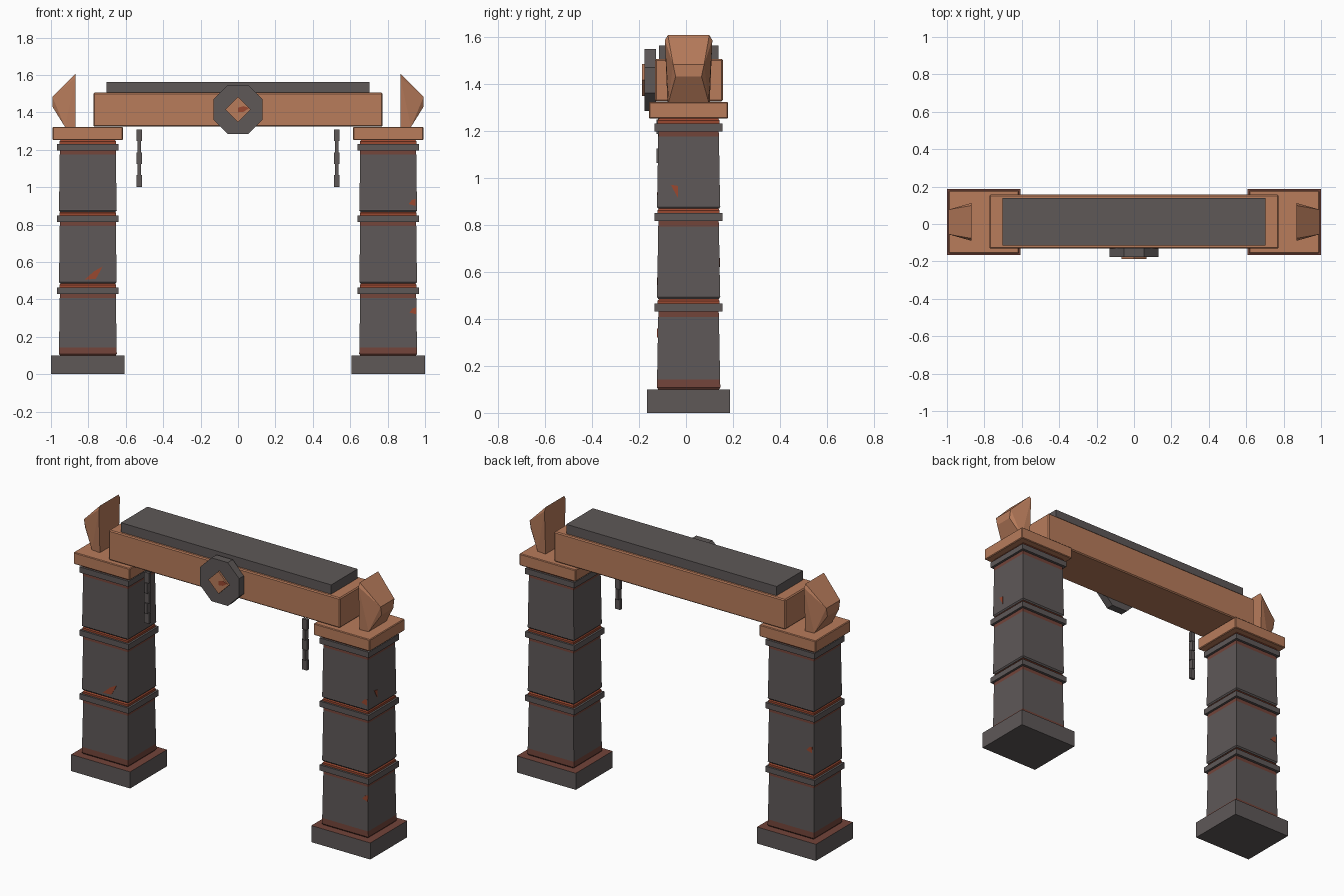
import bpy, bmesh, math
from mathutils import Vector, Matrix

if "Cube" in bpy.data.objects:
    bpy.data.objects.remove(bpy.data.objects["Cube"])


def material(name, rgb):
    m = bpy.data.materials.new(name)
    m.diffuse_color = (*rgb, 1)
    m.use_nodes = True
    m.node_tree.nodes["Principled BSDF"].inputs["Base Color"].default_value = m.diffuse_color
    return m


IRON = material("dark iron", (0.112, 0.098, 0.097))
COPPER = material("copper", (0.48, 0.2, 0.105))
DULL = material("dull rust", (0.17, 0.058, 0.042))
RUST = material("bright rust", (0.32, 0.065, 0.03))
MATS = [IRON, COPPER, DULL, RUST]
CY = 0.011      # depth centre of the arch body


def finish(name, bm, mats, bevel=0):
    bmesh.ops.recalc_face_normals(bm, faces=bm.faces)
    me = bpy.data.meshes.new(name)
    bm.to_mesh(me)
    bm.free()
    for m in mats:
        me.materials.append(m)
    ob = bpy.data.objects.new(name, me)
    bpy.context.collection.objects.link(ob)
    if bevel:
        b = ob.modifiers.new("bevel", 'BEVEL')
        b.width, b.segments = bevel, 1
    return ob


def loft(name, cx, cy, rings, bevel=0, cap=None):
    """Stack of rectangles (z, half_x, half_y, material index of the band above)."""
    bm = bmesh.new()
    loops = [[bm.verts.new((cx + sx * hx, cy + sy * hy, z))
              for sx, sy in ((-1, -1), (1, -1), (1, 1), (-1, 1))]
             for z, hx, hy, m in rings]
    for a, b, r in zip(loops, loops[1:], rings):
        for i in range(4):
            j = (i + 1) % 4
            bm.faces.new((a[i], a[j], b[j], b[i])).material_index = r[3]
    bm.faces.new(loops[0][::-1]).material_index = rings[0][3]
    bm.faces.new(loops[-1]).material_index = rings[-1][3] if cap is None else cap
    return finish(name, bm, MATS, bevel)


def box(name, x0, x1, y0, y1, z0, z1, m, bevel=0, cap=None):
    hx, hy = (x1 - x0) / 2, (y1 - y0) / 2
    return loft(name, (x0 + x1) / 2, (y0 + y1) / 2,
                [(z0, hx, hy, m), (z1, hx, hy, m)], bevel, cap)


def plate(name, pts, origin, turn, mat):
    """Thin painted patch, drawn in x-z facing front, turned about z."""
    bm = bmesh.new()
    f = bm.faces.new([bm.verts.new((x, -0.001, z)) for x, z in pts])
    r = bmesh.ops.extrude_face_region(bm, geom=[f])
    bmesh.ops.translate(bm, vec=(0, 0.004, 0),
                        verts=[v for v in r["geom"] if isinstance(v, bmesh.types.BMVert)])
    bm.transform(Matrix.Translation(origin) @ Matrix.Rotation(math.radians(turn), 4, 'Z'))
    return finish(name, bm, [mat])


def prism(name, sides, radius, y0, y1, z, mat, phase=0):
    """Flat disc facing the front."""
    bm = bmesh.new()
    bmesh.ops.create_cone(bm, cap_ends=True, segments=sides, radius1=radius,
                          radius2=radius, depth=y1 - y0)
    bm.transform(Matrix.Translation((0, (y0 + y1) / 2, z))
                 @ Matrix.Rotation(math.pi / 2, 4, 'X')
                 @ Matrix.Rotation(phase, 4, 'Z'))
    return finish(name, bm, [mat])


for side, s in (("left", -1), ("right", 1)):
    cx = s * 0.803
    # footing with rusted top
    box(f"{side}_footing", cx - 0.197, cx + 0.197, -0.165, 0.187, 0, 0.1, 0, 0, 2)

    # three tapered pillar blocks with rust bands, collars and lips
    for i, z in enumerate((0.1, 0.485, 0.868)):
        top = (0.43, 0.815, 1.197)[i]
        low = 0.042 if i == 0 else 0.012
        loft(f"{side}_pillar_block_{i + 1}", cx, CY, [
            (z, 0.149, 0.129, 2 if i == 0 else 0),
            (z + 0.008, 0.155, 0.135, 2 if i == 0 else 0),
            (z + low, 0.154, 0.134, 0),
            (top - 0.022, 0.150, 0.129, 2),
            (top, 0.150, 0.128, 2)])
        box(f"{side}_collar_{i + 1}", cx - 0.164, cx + 0.164, CY - 0.144, CY + 0.144,
            top, top + 0.034, 0)
        loft(f"{side}_collar_lip_{i + 1}", cx, CY, [
            (top + 0.034, 0.152, 0.132, 3), (top + 0.046, 0.152, 0.132, 3),
            (top + 0.054, 0.146, 0.126, 3)])
        if i < 2:
            box(f"{side}_joint_{i + 1}", cx - 0.14, cx + 0.14, CY - 0.12, CY + 0.12,
                top + 0.04, top + 0.06, 0)

    # copper capital
    box(f"{side}_capital", cx - 0.188, cx + 0.188, -0.157, 0.178, 1.251, 1.322, 1, 0.004)

    # faceted horn: flat inner face, narrow outer edge
    bm = bmesh.new()
    for x, z, h in ((0.868, 1.606, 0.088), (0.868, 1.585, 0.101), (0.868, 1.322, 0.09),
                    (0.925, 1.322, 0.085), (0.992, 1.43, 0.055), (0.992, 1.482, 0.066)):
        for y in (-h, h):
            bm.verts.new((s * x, CY + y, z))
    bmesh.ops.convex_hull(bm, input=bm.verts)
    bmesh.ops.dissolve_limit(bm, angle_limit=0.02, verts=bm.verts, edges=bm.edges)
    finish(f"{side}_horn", bm, [COPPER])

    # hanging chain with alternating links
    for i in range(5):
        hx, hy = (0.016, 0.009) if i % 2 == 0 else (0.009, 0.016)
        z = 1.308 - i * 0.061
        box(f"{side}_chain_link_{i + 1}", s * 0.528 - hx, s * 0.528 + hx,
            -0.11 - hy, -0.11 + hy, z - 0.062, z, 0)

# lintel beam and roof slab
box("lintel_beam", -0.773, 0.773, -0.132, 0.157, 1.324, 1.505, 1, 0.006)
box("roof_slab", -0.703, 0.703, -0.114, 0.139, 1.503, 1.561, 0)

# octagonal medallion with copper diamond
prism("medallion", 8, 0.131 / math.cos(math.pi / 8), -0.176, -0.128, 1.415, IRON, math.pi / 8)
prism("medallion_diamond", 4, 0.068, -0.187, -0.17, 1.415, COPPER)

# painted rust patches
streak = [(-0.05, -0.035), (0.01, -0.03), (0.03, 0.005), (0.045, 0.035), (0.0, 0.01)]
chip = [(-0.018, -0.01), (0.018, -0.02), (0.02, 0.018), (0.0, 0.012)]
plate("diamond_rust", [(0, -0.015), (0.03, -0.012), (0.06, 0.008), (0.03, 0.018),
                       (0.0, 0.01)], (0, -0.187, 1.415), 0, RUST)
plate("left_front_rust", streak, (-0.77, CY - 0.134, 0.54), 0, RUST)
plate("right_front_rust_low", chip, (0.935, CY - 0.133, 0.34), 0, RUST)
plate("right_front_rust_high", chip, (0.93, CY - 0.134, 0.92), 0, RUST)
plate("right_side_rust", [(-0.02, 0.025), (0.01, -0.03), (0.01, 0.02)],
      (0.957, -0.045, 0.945), 90, RUST)
plate("left_back_rust", chip, (-0.925, CY + 0.133, 0.64), 180, RUST)
